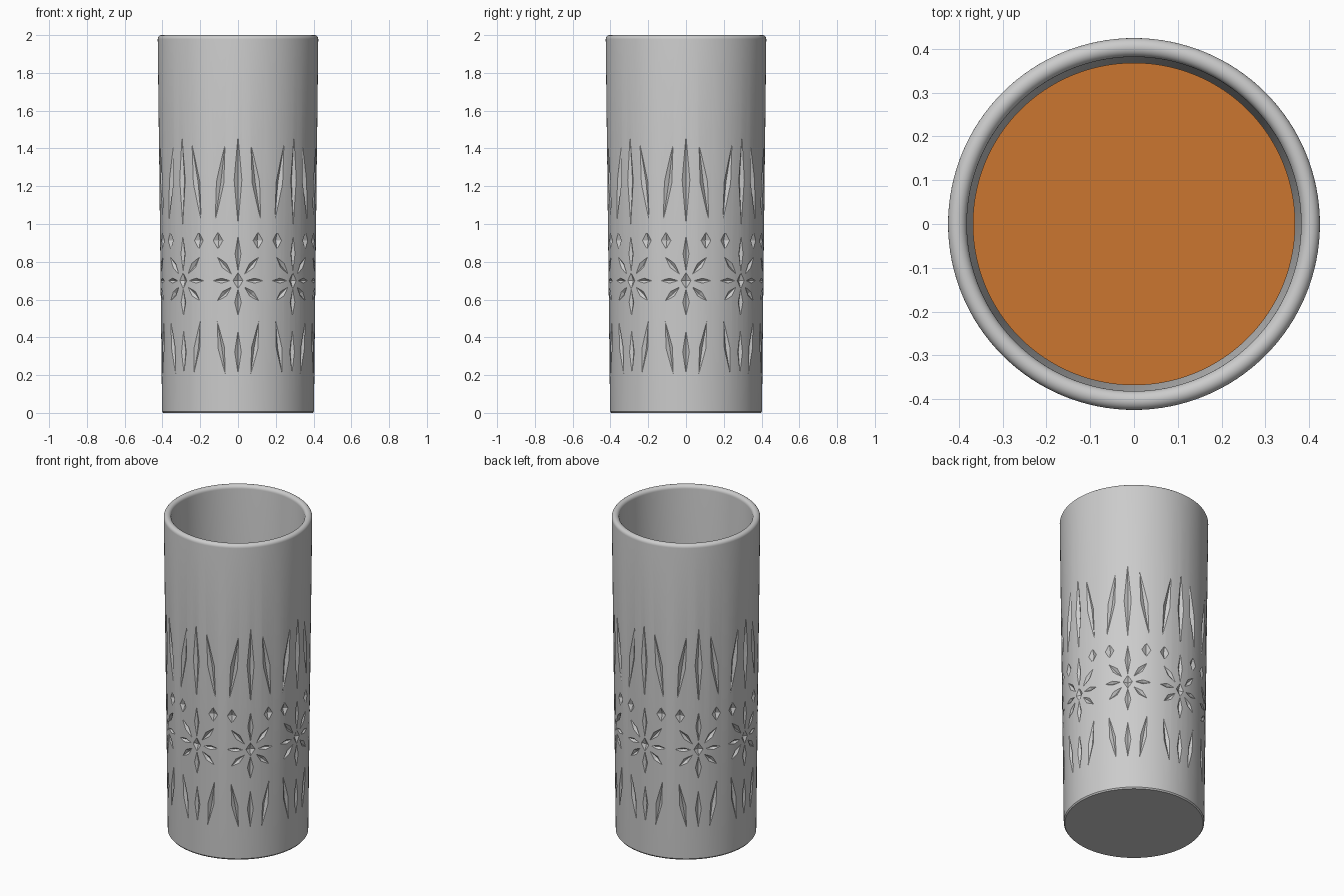
import bpy, bmesh, math
from mathutils import Vector

if "Cube" in bpy.data.objects:
    bpy.data.objects.remove(bpy.data.objects["Cube"])

SEG = 128


def lathe(name, profile):
    """Revolve an (r, z) profile; both ends are closed with a flat cap."""
    bm = bmesh.new()
    rings = []
    for r, z in profile:
        rings.append([bm.verts.new((r * math.cos(a), r * math.sin(a), z))
                      for a in (2 * math.pi * i / SEG for i in range(SEG))])
    for lo, hi in zip(rings, rings[1:]):
        for i in range(SEG):
            j = (i + 1) % SEG
            bm.faces.new((lo[i], lo[j], hi[j], hi[i]))
    bm.faces.new(rings[0][::-1])
    bm.faces.new(rings[-1])
    bmesh.ops.recalc_face_normals(bm, faces=bm.faces)
    mesh = bpy.data.meshes.new(name)
    bm.to_mesh(mesh)
    bm.free()
    ob = bpy.data.objects.new(name, mesh)
    bpy.context.collection.objects.link(ob)
    return ob


def outer_r(z):
    return 0.402 + 0.0115 * z


# Tumbler body: thick base, slightly flared wall, fully rounded rim
rim = [(0.4035 + 0.0215 * math.cos(math.pi * i / 12),
        1.9785 + 0.0215 * math.sin(math.pi * i / 12)) for i in range(13)]
glass = lathe("glass_body", [(0.396, 0), (0.402, 0.008)] + rim
              + [(0.360, 0.13), (0.35, 0.11)])

# Wedge cuts: each is (x0, z0, x1, z1, half width, depth) on the unrolled wall
C = 0.70
cuts = [(0, C - 0.042, 0, C + 0.042, 0.028, 0.016)]
for x0, z0, x1, z1, w in ((0, 0.05, 0, 0.235, 0.016), (0, -0.045, 0, -0.185, 0.018)):
    cuts.append((x0, C + z0, x1, C + z1, w, 0.014))
for s in (-1, 1):
    cuts += [
        (s * 0.035, C, s * 0.142, C, 0.013, 0.014),
        (s * 0.03, C + 0.03, s * 0.115, C + 0.13, 0.016, 0.014),
        (s * 0.03, C - 0.03, s * 0.115, C - 0.11, 0.016, 0.014),
        (s * 0.107, 0.868, s * 0.107, 0.957, 0.028, 0.016),
        (s * 0.124, 1.01, s * 0.067, 1.43, 0.021, 0.016),
        (s * 0.067, 0.20, s * 0.112, 0.49, 0.018, 0.015),
    ]
cuts += [(0, 1.0, 0, 1.465, 0.021, 0.016), (0, 0.21, 0, 0.435, 0.018, 0.015)]

bm = bmesh.new()
for k in range(8):
    for x0, z0, x1, z1, w, d in cuts:
        xm, zm = (x0 + x1) / 2, (z0 + z1) / 2
        r = outer_r(zm)
        a = -math.pi / 2 + k * math.pi / 4 + xm / r
        n = Vector((math.cos(a), math.sin(a), 0))
        t = Vector((-math.sin(a), math.cos(a), 0))
        up = Vector((n.x * 0.0115, n.y * 0.0115, 1))
        along = t * ((x1 - x0) / 2) + up * ((z1 - z0) / 2)
        u = along.normalized()
        side = n.cross(u).normalized() * w
        c = n * r + Vector((0, 0, zm))
        p = [bm.verts.new(c + v) for v in (along, side, -along, -side)]
        inner = bm.verts.new(c - n * d)
        outer = bm.verts.new(c + n * 0.03)
        for i in range(4):
            q = p[(i + 1) % 4]
            bm.faces.new((p[i], q, outer))
            bm.faces.new((q, p[i], inner))
bmesh.ops.recalc_face_normals(bm, faces=bm.faces)
mesh = bpy.data.meshes.new("wedge_cutter")
bm.to_mesh(mesh)
bm.free()
cutter = bpy.data.objects.new("wedge_cutter", mesh)
bpy.context.collection.objects.link(cutter)

# Engrave the pattern, then discard the cutter
bpy.context.view_layer.objects.active = glass
glass.select_set(True)
mod = glass.modifiers.new("engrave", "BOOLEAN")
mod.operation = "DIFFERENCE"
mod.solver = "EXACT"
mod.object = cutter
bpy.ops.object.modifier_apply(modifier=mod.name)
bpy.data.objects.remove(cutter)

# Drink filling the lower part
drink = lathe("drink", [(0.348, 0.112), (0.358, 0.132), (0.3685, 1.12)])
mat = bpy.data.materials.new("amber")
mat.diffuse_color = (0.6, 0.18, 0.03, 1)
mat.use_nodes = True
mat.node_tree.nodes["Principled BSDF"].inputs["Base Color"].default_value = mat.diffuse_color
drink.data.materials.append(mat)

# Smooth walls with crisp engraved edges
for ob in (glass, drink):
    bpy.ops.object.select_all(action="DESELECT")
    ob.select_set(True)
    bpy.context.view_layer.objects.active = ob
    bpy.ops.object.shade_smooth_by_angle(angle=math.radians(20))
